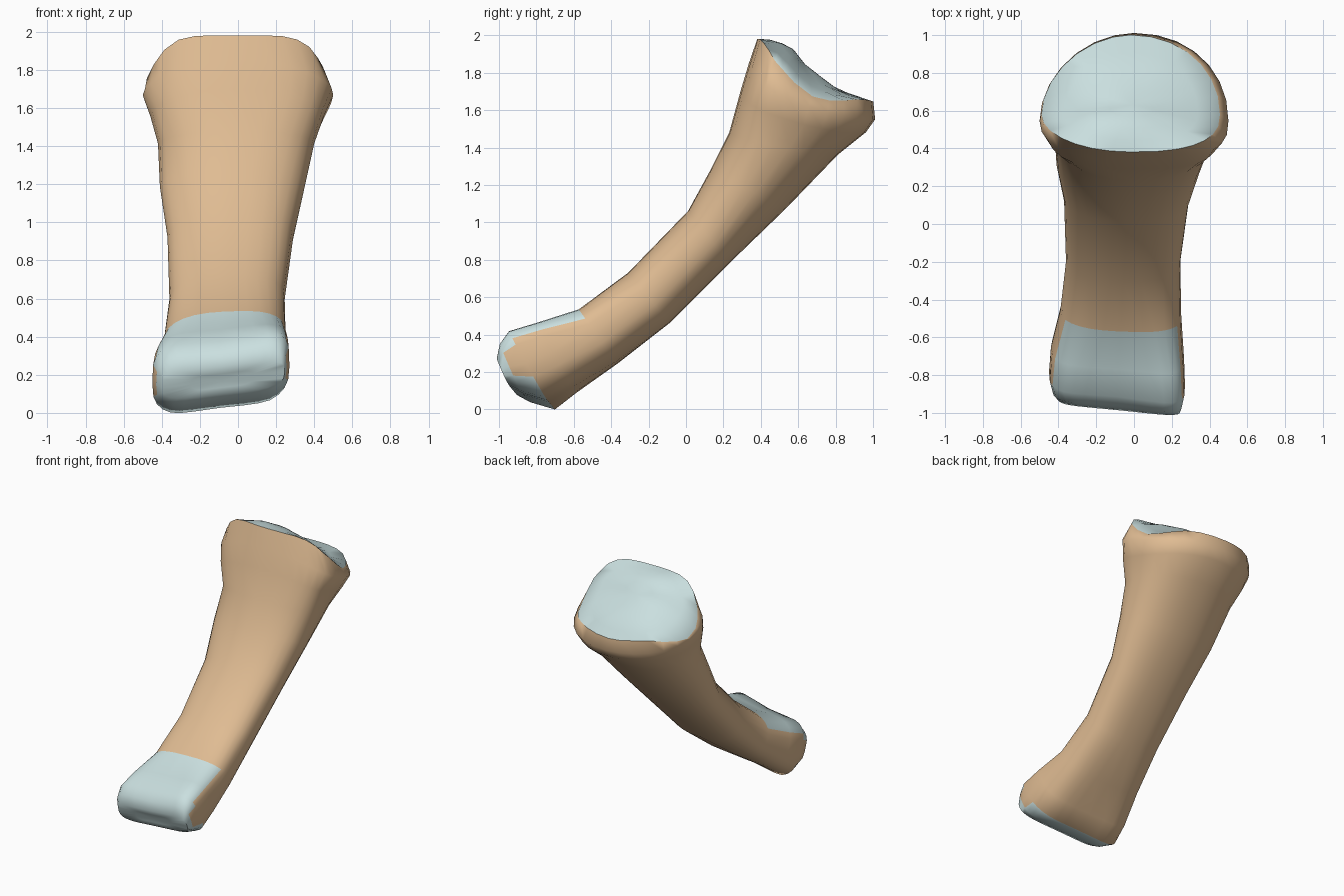
import bpy, bmesh, math
from mathutils import Vector

if "Cube" in bpy.data.objects:
    bpy.data.objects.remove(bpy.data.objects["Cube"])

N = 28  # points around each cross-section


def material(name, rgb):
    m = bpy.data.materials.new(name)
    m.diffuse_color = (*rgb, 1)
    m.use_nodes = True
    m.node_tree.nodes["Principled BSDF"].inputs["Base Color"].default_value = m.diffuse_color
    return m


def power(v, n):
    return math.copysign(abs(v) ** (2 / n), v)


def lerp_table(table, v):
    if v <= table[0][0]:
        return table[0][1]
    for (a, fa), (b, fb) in zip(table, table[1:]):
        if v <= b:
            return fa + (fb - fa) * (v - a) / (b - a)
    return table[-1][1]


def section(front, back, xl, xr, k, left, right, tilt=0.0, groove=0.0, sag=0.0):
    """Closed ring between a front and a back (y, z) point; k places its widest level.
    left and right give the (front, back) squareness of each half."""
    f, b = Vector(front), Vector(back)
    c = b.lerp(f, k)
    pts = []
    for i in range(N):
        t = 2 * math.pi * i / N
        co, si = math.cos(t), math.sin(t)
        n = (right if co > 1e-6 else left)[0 if si >= 0 else 1]
        cx, s = power(co, n), power(si, n)
        x = (xl + xr) / 2 + (xr - xl) / 2 * cx
        s *= 1 - groove * max(0, 1 - (cx / 0.75) ** 2)
        y, z = c + (f - c) * s if s >= 0 else c + (c - b) * s
        slope = (x + 0.09) * tilt
        pts.append(Vector((x, y - 0.10 * slope, z + 0.12 * slope - sag * cx * cx)))
    return pts


def socket_z(x, y):
    """Height of the upper joint surface: a slope that falls away to both sides."""
    mid = lerp_table([(0.38, 1.98), (0.45, 1.975), (0.55, 1.94), (0.63, 1.84),
                      (0.80, 1.71), (0.99, 1.645)], y)
    fall = lerp_table([(0.38, 0), (0.46, 0.7), (0.56, 1), (0.7, 0.8), (0.98, 0)], y)
    return mid - fall * (0.14 if x > -0.1 else 0.38) * ((x + 0.1) / 0.5) ** 2


# front (y, z), back (y, z), left x, right x, widest level, squareness, tilt, groove, sag
specs = [
    ((-1.00, 0.25), (-0.93, 0.09), -0.40, 0.245, .5, (4, 3.2), (4, 3), 1, .1),
    ((-0.985, 0.33), (-0.86, 0.045), -0.43, 0.255, .5, (4, 3), (4.5, 2.8), 1, .15),
    ((-0.94, 0.40), (-0.72, 0.00), -0.45, 0.27, .5, (4, 3), (4.5, 2.8), 1, .13),
    ((-0.79, 0.455), (-0.60, 0.09), -0.44, 0.265, .5, (3.2, 3), (4, 3), .8, .1),
    ((-0.58, 0.53), (-0.38, 0.245), -0.39, 0.25, .5, (2.4, 2.8), (3, 2.8), .4, 0),
    ((-0.32, 0.73), (-0.10, 0.46), -0.36, 0.245, .5, (2, 2.4), (2.6, 2.4)),
    ((0.00, 1.06), (0.22, 0.78), -0.37, 0.29, .5, (1.9, 2.3), (2.5, 2.3)),
    ((0.12, 1.28), (0.52, 1.07), -0.41, 0.35, .55, (1.9, 2.2), (2.4, 2.2)),
    ((0.22, 1.48), (0.80, 1.36), -0.42, 0.40, .6, (2.1, 2.1), (2.6, 2.2), 0, 0, .02),
    ((0.28, 1.70), (0.95, 1.48), -0.46, 0.45, .66, (2.8, 2), (3.4, 2.2), 0, 0, .07),
    ((0.325, 1.85), (1.00, 1.55), -0.50, 0.50, .69, (2.3, 1.9), (2.9, 2.1), 0, 0, .09),
]
rings = [section(*s) for s in specs]

# Rim of the upper joint, then shrinking rings that fill its surface
rim = section((0.37, 1.98), (0.99, 1.64), -0.49, 0.455, .68, (2, 1.85), (2.6, 2.05))
mid = Vector((-0.01, 0.62, 0))
first_socket = len(rings)
for scale in (1, 0.75, 0.5, 0.25):
    ring = []
    for p in rim:
        q = mid.lerp(Vector((p.x, p.y, 0)), scale)
        ring.append(Vector((q.x, q.y, socket_z(q.x, q.y))))
    rings.append(ring)

# Closing ring of the lower joint
end_mid = Vector((-0.085, -0.955, 0.165))
rings.insert(0, [end_mid.lerp(p, 0.5) for p in rings[0]])
first_socket += 1

bm = bmesh.new()
verts = [[bm.verts.new(p) for p in r] for r in rings]
for j in range(len(verts) - 1):
    for i in range(N):
        k = (i + 1) % N
        face = bm.faces.new((verts[j][i], verts[j][k], verts[j + 1][k], verts[j + 1][i]))
        s = math.sin(2 * math.pi * (i + 0.5) / N)
        lower = j < 2 or (j == 2 and abs(s) > 0.3) or (j in (3, 4) and s > 0.5)
        face.material_index = int(lower or j >= first_socket)
for ring, centre in ((verts[0], end_mid),
                     (verts[-1], Vector((mid.x, mid.y, socket_z(mid.x, mid.y))))):
    c = bm.verts.new(centre)
    for i in range(N):
        bm.faces.new((ring[i], ring[(i + 1) % N], c)).material_index = 1
bmesh.ops.recalc_face_normals(bm, faces=bm.faces)

# Stand on the ground, centred
lo = [min(v.co[a] for v in bm.verts) for a in range(3)]
hi = [max(v.co[a] for v in bm.verts) for a in range(3)]
bmesh.ops.translate(bm, verts=bm.verts,
                    vec=(-(lo[0] + hi[0]) / 2, -(lo[1] + hi[1]) / 2, -lo[2]))

mesh = bpy.data.meshes.new("finger_bone")
bm.to_mesh(mesh)
bm.free()
mesh.materials.append(material("bone", (0.74, 0.50, 0.29)))
mesh.materials.append(material("cartilage", (0.59, 0.74, 0.74)))
bone = bpy.data.objects.new("finger_bone", mesh)
bpy.context.collection.objects.link(bone)
bpy.context.view_layer.objects.active = bone
bone.select_set(True)
bpy.ops.object.shade_smooth_by_angle(angle=math.radians(60))
